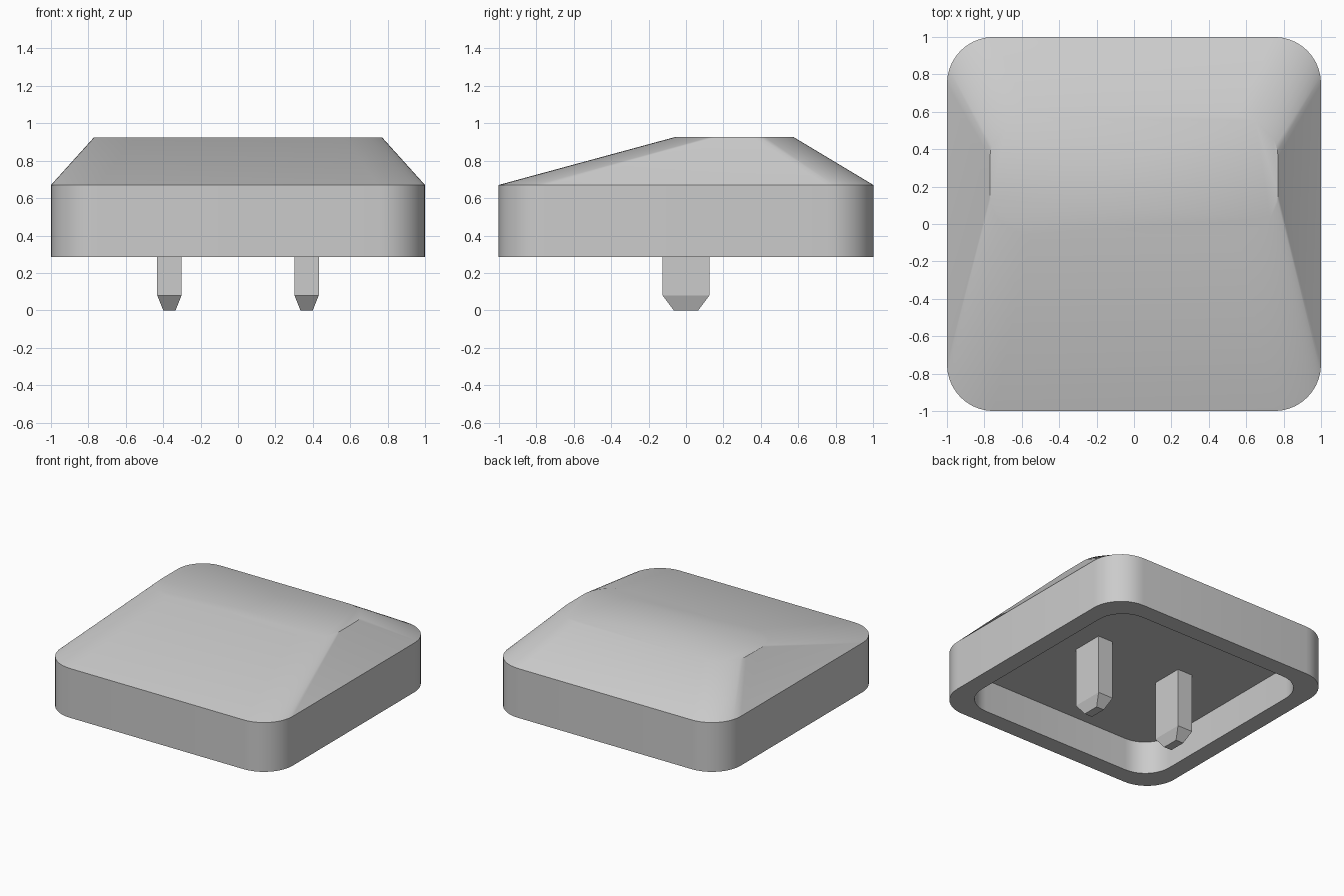
import bpy
import bmesh
from math import sin, cos, pi, radians

if "Cube" in bpy.data.objects:
    bpy.data.objects.remove(bpy.data.objects["Cube"], do_unlink=True)

grey = bpy.data.materials.new("light grey plastic")
grey.use_nodes = True
COLOUR = (0.6, 0.6, 0.6, 1)
grey.diffuse_color = COLOUR
grey.node_tree.nodes["Principled BSDF"].inputs["Base Color"].default_value = COLOUR

CORNER_STEPS = 10


def rounded_rect(half_x, half_y, radius, z, centre=(0, 0)):
    """Counter-clockwise outline; a radius of zero gives a plain rectangle."""
    points = []
    steps = CORNER_STEPS if radius else 0
    for quarter, (sx, sy) in enumerate([(1, 1), (-1, 1), (-1, -1), (1, -1)]):
        for i in range(steps + 1):
            a = (quarter + i / max(steps, 1)) * pi / 2
            points.append((centre[0] + sx * (half_x - radius) + radius * cos(a),
                           centre[1] + sy * (half_y - radius) + radius * sin(a), z))
    return points


def loft(name, outlines, smooth_angle):
    """Skin a closed solid through a series of matching outlines."""
    bm = bmesh.new()
    rings = [[bm.verts.new(p) for p in outline] for outline in outlines]
    for low, high in zip(rings, rings[1:]):
        n = len(low)
        for i in range(n):
            j = (i + 1) % n
            bm.faces.new((low[i], low[j], high[j], high[i]))
    bm.faces.new(list(reversed(rings[0])))
    bm.faces.new(rings[-1])
    bmesh.ops.recalc_face_normals(bm, faces=bm.faces)
    mesh = bpy.data.meshes.new(name)
    bm.to_mesh(mesh)
    bm.free()
    mesh.materials.append(grey)
    obj = bpy.data.objects.new(name, mesh)
    bpy.context.collection.objects.link(obj)
    bpy.ops.object.select_all(action='DESELECT')
    obj.select_set(True)
    bpy.context.view_layer.objects.active = obj
    if smooth_angle:
        bpy.ops.object.shade_smooth_by_angle(angle=radians(smooth_angle))
    return obj


# Cap shell: hollow underside, upright skirt, sloping sides, flat top
loft("cap_shell", [
    rounded_rect(0.865, 0.865, 0.22, 0.54),
    rounded_rect(0.865, 0.865, 0.22, 0.285),
    rounded_rect(1, 1, 0.25, 0.285),
    rounded_rect(1, 1, 0.25, 0.67),
    rounded_rect(0.77, 0.318, 0.22, 0.925, (0, 0.257)),
], 35)

# Two flat prongs with tapered tips, running up to the cavity ceiling
for side, x in (("left", 0.367), ("right", -0.367)):
    loft(side + "_prong", [
        rounded_rect(0.033, 0.065, 0, 0, (x, 0)),
        rounded_rect(0.065, 0.125, 0, 0.08, (x, 0)),
        rounded_rect(0.065, 0.125, 0, 0.545, (x, 0)),
    ], 0)
